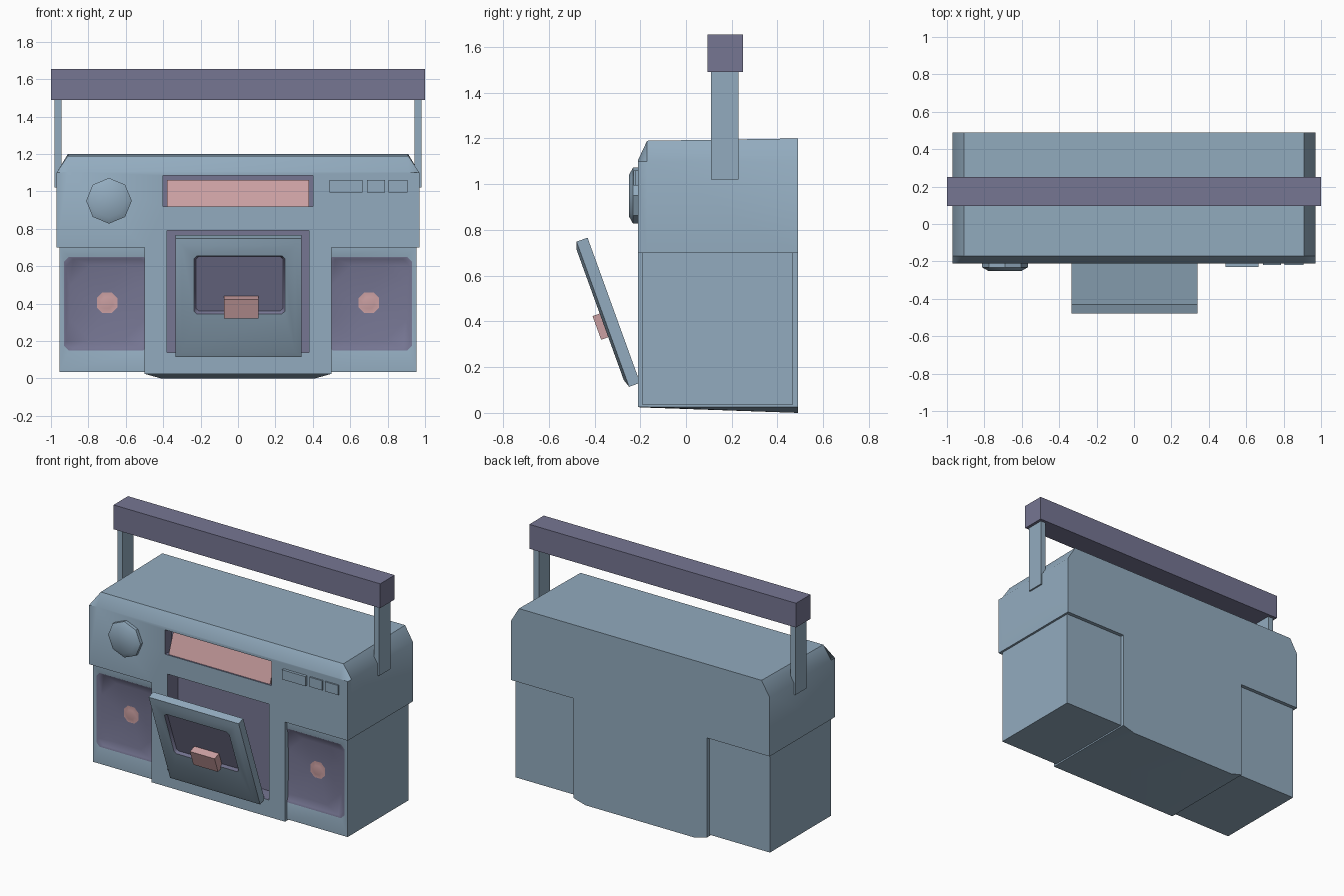
import bpy, bmesh, math
from mathutils import Matrix, Vector

if "Cube" in bpy.data.objects:
    bpy.data.objects.remove(bpy.data.objects["Cube"])


def material(name, rgb):
    m = bpy.data.materials.new(name)
    m.diffuse_color = (*rgb, 1)
    m.use_nodes = True
    m.node_tree.nodes["Principled BSDF"].inputs["Base Color"].default_value = m.diffuse_color
    return m


MATS = [material("blue_grey", (0.29, 0.41, 0.52)),
        material("dusky_purple", (0.18, 0.18, 0.29)),
        material("pale_pink", (0.60, 0.35, 0.36))]
BLUE, PURPLE, PINK = 0, 1, 2


def loft(name, rings, mats, matrix=None):
    """Join matching rings of points; mats = start cap, each band, end cap."""
    bm = bmesh.new()
    loops = [[bm.verts.new(p) for p in r] for r in rings]
    n = len(loops[0])
    bm.faces.new(loops[0][::-1]).material_index = mats[0]
    for k in range(len(loops) - 1):
        a, b = loops[k], loops[k + 1]
        for i in range(n):
            j = (i + 1) % n
            bm.faces.new((a[i], a[j], b[j], b[i])).material_index = mats[k + 1]
    bm.faces.new(loops[-1]).material_index = mats[-1]
    bmesh.ops.remove_doubles(bm, verts=bm.verts, dist=1e-5)
    bmesh.ops.recalc_face_normals(bm, faces=bm.faces)
    if matrix:
        bm.transform(matrix)
    me = bpy.data.meshes.new(name)
    bm.to_mesh(me)
    bm.free()
    for m in MATS:
        me.materials.append(m)
    ob = bpy.data.objects.new(name, me)
    bpy.context.collection.objects.link(ob)
    return ob


def rect(x0, x1, z0, z1, y, c=0.0):
    """Rectangle in the xz plane with corners cut by c."""
    x0, x1 = min(x0, x1), max(x0, x1)
    return [(x0 + c, y, z0), (x1 - c, y, z0), (x1, y, z0 + c), (x1, y, z1 - c),
            (x1 - c, y, z1), (x0 + c, y, z1), (x0, y, z1 - c), (x0, y, z0 + c)]


def box(name, x0, x1, y0, y1, z0, z1, mat, matrix=None):
    return loft(name, [rect(x0, x1, z0, z1, y1), rect(x0, x1, z0, z1, y0)],
                [mat] * 3, matrix)


def smooth(ob, deg=35):
    bpy.ops.object.select_all(action='DESELECT')
    ob.select_set(True)
    bpy.context.view_layer.objects.active = ob
    bpy.ops.object.shade_smooth_by_angle(angle=math.radians(deg))


# T-shaped case with chamfered top edge and slightly sloping underside
half = [(0.41, 0.0), (0.5, 0.025), (0.5, 0.7), (0.97, 0.7), (0.97, 1.10), (0.91, 1.2)]
outline = half + [(-x, z) for x, z in reversed(half)]


def case_ring(y, top, floor):
    return [(x, y, min(max(z, floor), top)) for x, z in outline]


case = loft("case", [case_ring(0.49, 1.2, 0), case_ring(-0.17, 1.19, 0.023),
                     case_ring(-0.21, 1.105, 0.025)], [BLUE] * 4)

# Recesses for the tape bay and the tuning display
recesses = [(0.38, 0.14, 0.79, -0.10), (0.40, 0.92, 1.085, -0.14)]
for hx, z0, z1, y in recesses:
    cutter = box("recess_cutter", -hx, hx, -0.4, y, z0, z1, PURPLE)
    mod = case.modifiers.new("cut", 'BOOLEAN')
    mod.operation, mod.solver, mod.object = 'DIFFERENCE', 'EXACT', cutter
    bpy.context.view_layer.objects.active = case
    bpy.ops.object.modifier_apply(modifier=mod.name)
    bpy.data.objects.remove(cutter)
for p in case.data.polygons:
    c = p.center
    p.material_index = BLUE
    for hx, z0, z1, y in recesses:
        if (abs(c.x) < hx + 0.001 and z0 - 0.001 < c.z < z1 + 0.001
                and -0.205 < c.y < y + 0.001):
            p.material_index = PURPLE
smooth(case)

# Display strip, leaning back inside its recess
display = [[(x, -0.20, 0.92), (x, -0.15, 1.06), (x, -0.14, 1.06), (x, -0.14, 0.92)]
           for x in (-0.38, 0.38)]
loft("display", display, [PINK] * 3)

# Speaker boxes with dished grilles and centre caps
for side, s in (("left", -1), ("right", 1)):
    def sq(cx, cz, r, y):
        return rect(s * cx - r, s * cx + r, cz - r, cz + r, y, r * 0.55)
    edge = (s * 0.47, s * 0.955, 0.035, 0.705)
    smooth(loft(side + "_speaker", [
        rect(*edge, 0.465), rect(*edge, -0.19),
        rect(s * 0.48, s * 0.93, 0.15, 0.65, -0.19, 0.025),
        rect(s * 0.48, s * 0.92, 0.16, 0.64, -0.18, 0.04),
        sq(0.70, 0.405, 0.20, -0.175), sq(0.70, 0.405, 0.055, -0.145),
        sq(0.70, 0.405, 0.03, -0.15)],
        [BLUE, BLUE, BLUE, PURPLE, PURPLE, PURPLE, PINK, PINK]))

# Open tape door, hinged at the bottom and leaning forward
tilt = Matrix.Translation((0, -0.26, 0.11)) @ Matrix.Rotation(math.radians(19.9), 4, 'X')
smooth(loft("tape_door", [
    rect(-0.335, 0.34, 0, 0.675, 0.063), rect(-0.335, 0.34, 0, 0.675, 0.012),
    rect(-0.30, 0.305, 0.035, 0.64, 0.0),
    rect(-0.235, 0.25, 0.25, 0.58, 0.0, 0.015),
    rect(-0.225, 0.24, 0.26, 0.57, 0.018, 0.015)],
    [BLUE, BLUE, BLUE, BLUE, PURPLE, PURPLE], tilt), 50)
box("door_latch", -0.075, 0.11, -0.033, 0.03, 0.235, 0.345, PINK, tilt)


# Eight-sided tuning knob
def octagon(r, y):
    return [(-0.69 + r * math.cos(i * math.pi / 4), y, 0.95 + r * math.sin(i * math.pi / 4))
            for i in range(8)]


smooth(loft("tuning_knob", [octagon(0.122, -0.20), octagon(0.122, -0.232),
                            octagon(0.09, -0.25)], [BLUE] * 4), 40)

# Row of push buttons
for i, (x0, x1, y) in enumerate([(0.49, 0.665, -0.229), (0.69, 0.785, -0.22),
                                 (0.805, 0.905, -0.22)]):
    box(f"button_{i + 1}", x0, x1, y, -0.19, 0.995, 1.06, BLUE)

# Carrying handle: two flat arms and a square grip
for side, s in (("left", -1), ("right", 1)):
    box(side + "_handle_arm", s * 0.943, s * 0.981, 0.11, 0.23, 1.02, 1.50, BLUE)
box("handle_grip", -1.0, 1.0, 0.095, 0.25, 1.49, 1.655, PURPLE)
